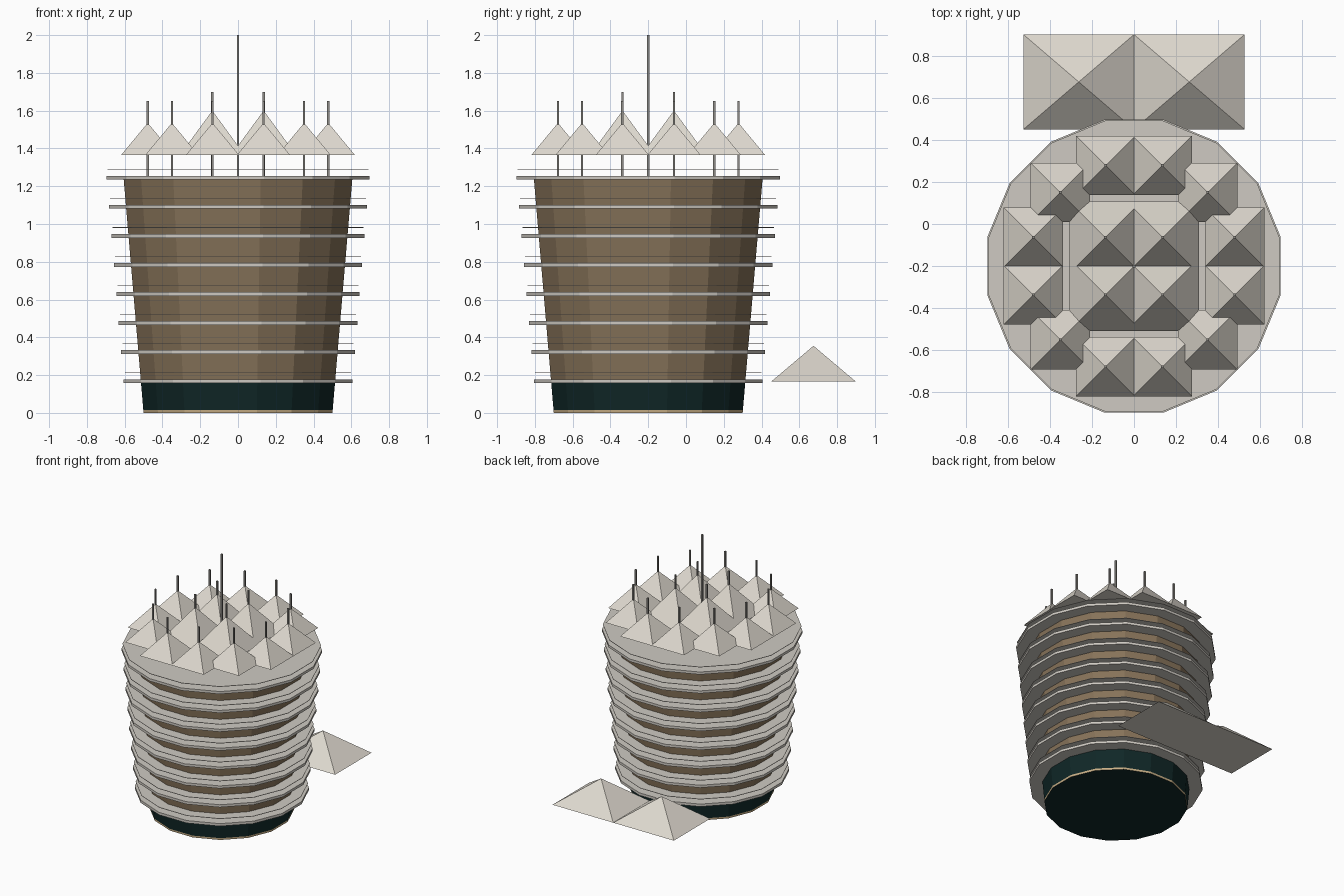
import bpy, bmesh, math
from mathutils import Matrix, Vector

cube = bpy.data.objects.get("Cube")
if cube:
    bpy.data.objects.remove(cube, do_unlink=True)

SIDES = 16
CENTRE_Y = -0.2
ROOF_Z = 1.25


def material(name, rgb):
    m = bpy.data.materials.new(name)
    m.use_nodes = True
    m.diffuse_color = (*rgb, 1)
    m.node_tree.nodes["Principled BSDF"].inputs["Base Color"].default_value = (*rgb, 1)
    return m


BROWN = material("brown wall", (0.24, 0.17, 0.10))
GREEN = material("dark green glass", (0.005, 0.020, 0.020))
STONE = material("light grey slab", (0.62, 0.59, 0.54))
CANVAS = material("pale canopy", (0.73, 0.69, 0.62))
METAL = material("grey metal", (0.28, 0.27, 0.25))
TAN = material("tan footing", (0.58, 0.43, 0.24))


def frustum(name, sides, size, z, at, mats, turn=0.5):
    """Tapered prism; size holds bottom and top apothems, z its two heights."""
    bm = bmesh.new()
    k = 1 / math.cos(math.pi / sides)
    bmesh.ops.create_cone(bm, cap_ends=True, segments=sides,
                          radius1=size[0] * k, radius2=size[1] * k, depth=z[1] - z[0],
                          matrix=Matrix.Rotation(turn * math.tau / sides, 4, "Z"))
    bmesh.ops.translate(bm, verts=bm.verts, vec=Vector((at[0], at[1], (z[0] + z[1]) / 2)))
    return finish(name, bm, mats)


def finish(name, bm, mats):
    bmesh.ops.recalc_face_normals(bm, faces=bm.faces)
    me = bpy.data.meshes.new(name)
    bm.to_mesh(me)
    bm.free()
    for m in mats:
        me.materials.append(m)
    ob = bpy.data.objects.new(name, me)
    bpy.context.collection.objects.link(ob)
    return ob


def pyramid(name, at, half, z):
    bm = bmesh.new()
    hx, hy = half
    base = [bm.verts.new((at[0] + sx * hx, at[1] + sy * hy, z[0]))
            for sx, sy in ((-1, -1), (1, -1), (1, 1), (-1, 1))]
    tip = bm.verts.new((*at, z[1]))
    bm.faces.new(base)
    for i in range(4):
        bm.faces.new((base[i], base[(i + 1) % 4], tip))
    return finish(name, bm, [CANVAS])


def wall(z):
    """Apothem of the flaring tower wall at a height."""
    return 0.50 + 0.085 * z


def ring_part(name, z0, z1, mats, out=0.0):
    return frustum(name, SIDES, (wall(z0) + out, wall(z1) + out), (z0, z1), (0, CENTRE_Y), mats)


# Footing, with a dark underside
footing = ring_part("footing", 0, 0.015, [TAN, GREEN])
for face in footing.data.polygons:
    if face.normal.z < -0.9:
        face.material_index = 1

# Ground floor and upper tower
ring_part("ground_floor", 0.015, 0.165, [GREEN])
ring_part("tower_wall", 0.165, 1.24, [BROWN])

# Floor slabs, each with a thin sheet above it
for i in range(8):
    z = 0.168 + i * 0.1538
    r = wall(z) + 0.091
    frustum(f"floor_slab_{i + 1}", SIDES, (r, r), (z - 0.01, z + 0.01), (0, CENTRE_Y), [STONE])
    r -= 0.006
    frustum(f"balcony_sheet_{i + 1}", SIDES, (r, r), (z + 0.043, z + 0.046), (0, CENTRE_Y), [STONE])


# Rooftop canopies with their masts, mirrored about both centre lines
def mast(name, at, top, half=0.006):
    frustum(name, 4, (half, half), (ROOF_Z, top), at, [METAL])


outer = [(0.135, 0.478), (0.35, 0.35), (0.478, 0.137)]
for sx, side in ((1, "left"), (-1, "right")):
    for sy, end in ((1, "back"), (-1, "front")):
        for i, (x, y) in enumerate(outer):
            at = (sx * x, CENTRE_Y + sy * y)
            pyramid(f"outer_canopy_{end}_{side}_{i + 1}", at, (0.141, 0.141), (1.365, 1.535))
            mast(f"outer_mast_{end}_{side}_{i + 1}", at, 1.65)
        at = (sx * 0.136, CENTRE_Y + sy * 0.136)
        pyramid(f"inner_canopy_{end}_{side}", at, (0.172, 0.172), (1.365, 1.6))
        mast(f"inner_mast_{end}_{side}", at, 1.7)
    # Entrance canopy behind the tower
    pyramid(f"entrance_canopy_{side}", (sx * 0.2625, 0.675), (0.2625, 0.225), (0.165, 0.355))

mast("central_mast", (0, CENTRE_Y), 2.0)
